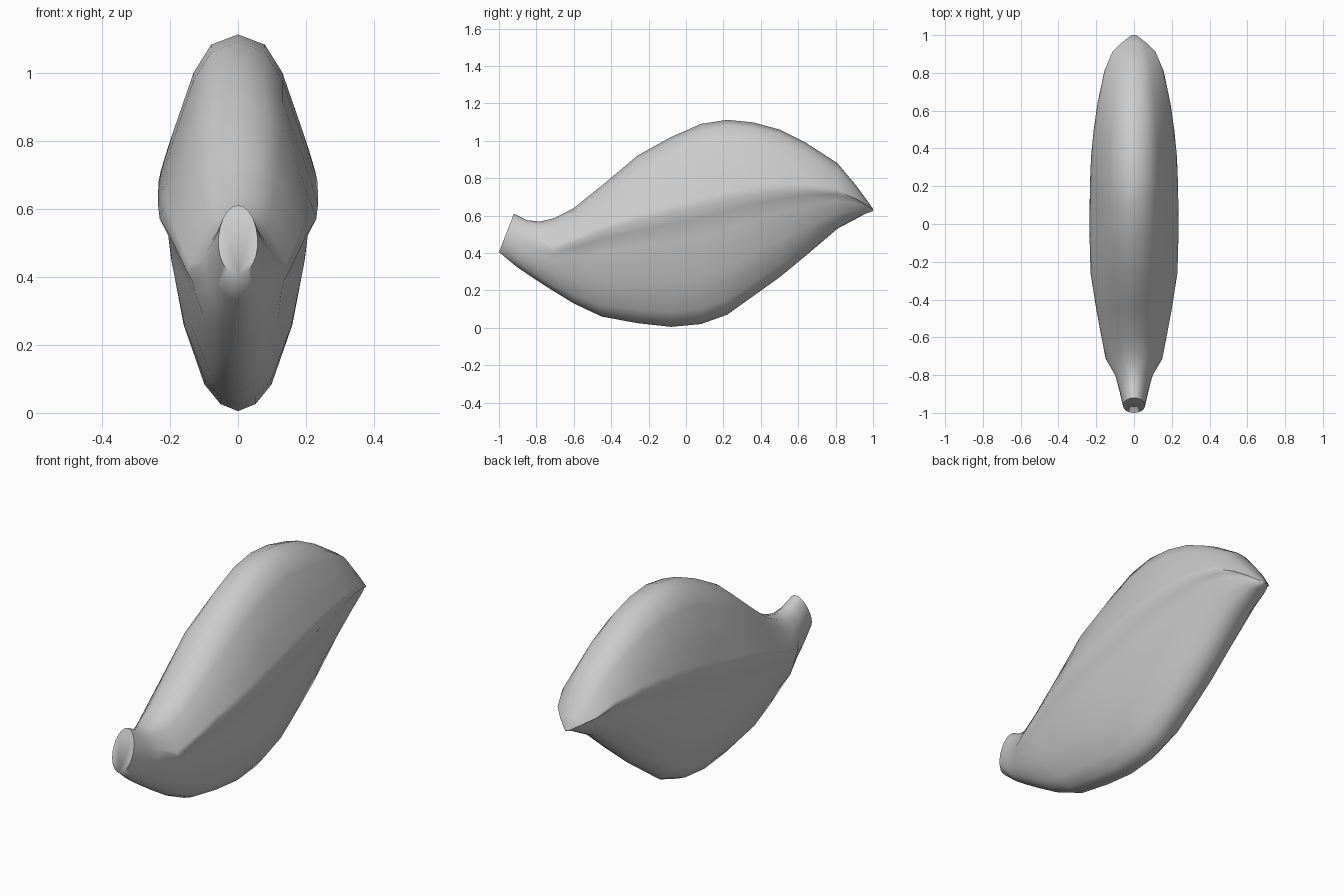
import bpy, bmesh, math

# stations: y at bottom, y at top, bottom z, ridge z, top z, half width, ovalness
STATIONS = [
    (-1.00, -0.92, 0.405, 0.50, 0.61, 0.058, 1.0),
    (-0.91, -0.85, 0.33, 0.46, 0.575, 0.078, 1.0),
    (-0.83, -0.78, 0.275, 0.43, 0.568, 0.10, 0.7),
    (-0.73, -0.70, 0.21, 0.41, 0.588, 0.15, 0.15),
    (-0.60, -0.60, 0.13, 0.46, 0.64, 0.172, 0),
    (-0.45, -0.45, 0.06, 0.52, 0.76, 0.20, 0),
    (-0.26, -0.26, 0.025, 0.57, 0.92, 0.23, 0),
    (-0.08, -0.08, 0.005, 0.61, 1.02, 0.235, 0),
    (0.08, 0.08, 0.02, 0.645, 1.09, 0.235, 0),
    (0.22, 0.22, 0.07, 0.68, 1.112, 0.233, 0),
    (0.36, 0.36, 0.17, 0.71, 1.098, 0.227, 0),
    (0.50, 0.50, 0.27, 0.73, 1.06, 0.213, 0),
    (0.64, 0.64, 0.385, 0.74, 0.99, 0.193, 0),
    (0.81, 0.81, 0.53, 0.73, 0.88, 0.157, 0),
    (0.91, 0.91, 0.583, 0.69, 0.76, 0.115, 0),
    (0.96, 0.96, 0.61, 0.66, 0.692, 0.065, 0),
    (1.00, 1.00, 0.624, 0.63, 0.636, 0.012, 0),
]
# half section: width fraction, height (+1 top, 0 side ridge, -1 bottom)
SECTION = [(0, 1), (0.34, 0.93), (0.56, 0.74), (0.81, 0.35), (0.94, 0.12),
           (1, 0), (0.89, -0.09), (0.84, -0.25), (0.68, -0.58),
           (0.42, -0.87), (0.22, -0.965), (0, -1)]


def ring(bm, station):
    yb, yt, zb, zr, zt, w, oval = station
    half = []
    for i, (f, t) in enumerate(SECTION):
        a = math.pi * i / (len(SECTION) - 1)
        f += (math.sin(a) - f) * oval
        t += (math.cos(a) - t) * oval
        z = zr + t * ((zt - zr) if t > 0 else (zr - zb))
        y = yb + (yt - yb) * (z - zb) / (zt - zb)
        half.append((f * w, y, z))
    mirrored = [(-x, y, z) for x, y, z in half[-2:0:-1]]
    return [bm.verts.new(p) for p in half + mirrored]


# body: one lofted shell from the blunt snout to the pointed tail
bm = bmesh.new()
rings = [ring(bm, s) for s in STATIONS]
for a, b in zip(rings, rings[1:]):
    n = len(a)
    for i in range(n):
        j = (i + 1) % n
        bm.faces.new((a[i], a[j], b[j], b[i]))
bm.faces.new(rings[0])
bm.faces.new(rings[-1])
bmesh.ops.recalc_face_normals(bm, faces=bm.faces)
mesh = bpy.data.meshes.new("body")
bm.to_mesh(mesh)
bm.free()
body = bpy.data.objects.new("body", mesh)
bpy.context.collection.objects.link(body)
bpy.context.view_layer.objects.active = body
body.select_set(True)
bpy.ops.object.shade_smooth_by_angle(angle=math.radians(75))
